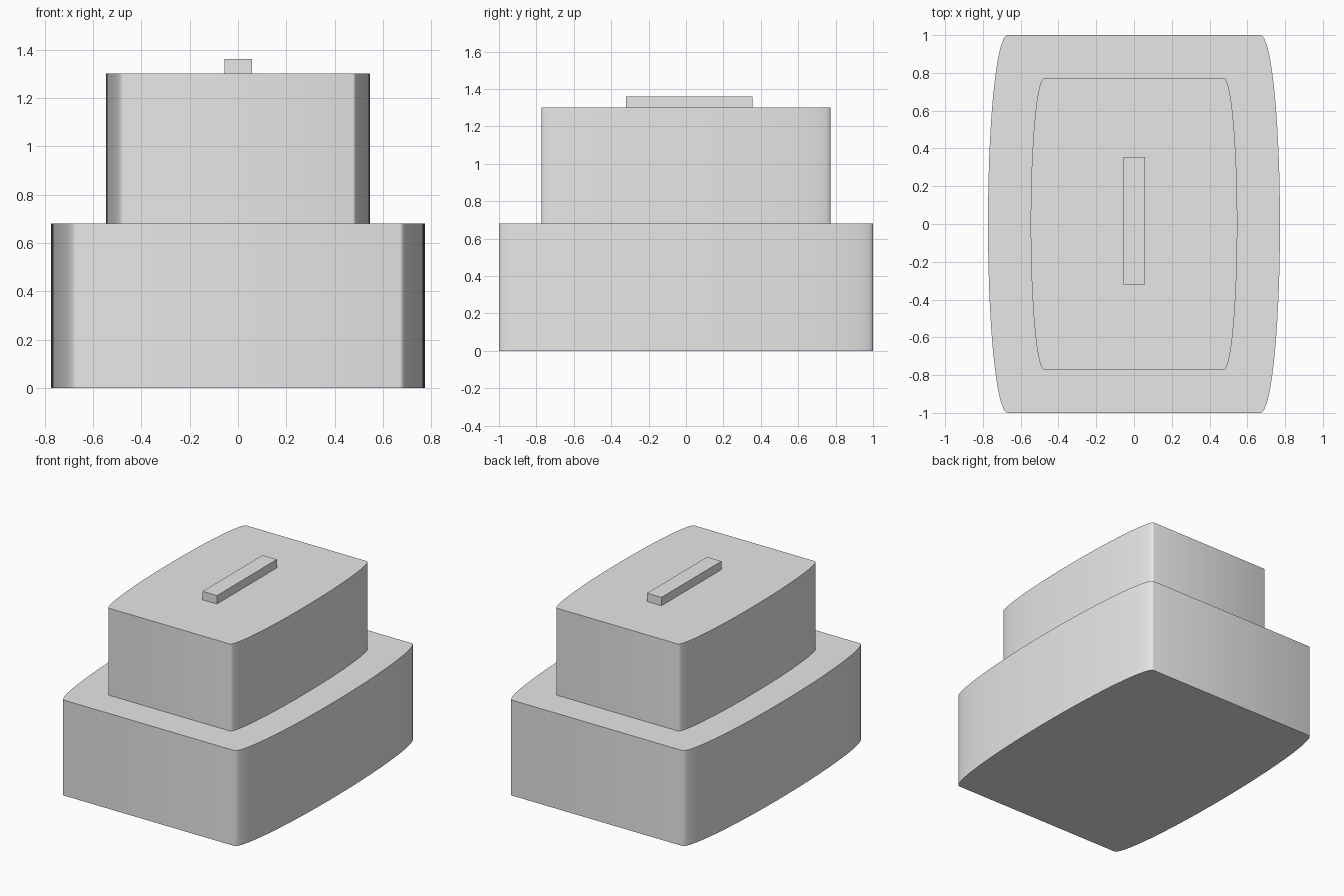
import bpy
import bmesh
from math import sin, cos, pi, radians

cube = bpy.data.objects.get("Cube")
if cube:
    bpy.data.objects.remove(cube, do_unlink=True)

# Single plain grey for every part
grey = bpy.data.materials.new("light_grey")
grey.use_nodes = True
grey.diffuse_color = (0.8, 0.8, 0.8, 1)
grey.node_tree.nodes["Principled BSDF"].inputs["Base Color"].default_value = (0.8, 0.8, 0.8, 1)


def extrude_outline(name, outline, bottom, top):
    """Extrude a closed counter-clockwise outline between two heights."""
    bm = bmesh.new()
    base = bm.faces.new([bm.verts.new((x, y, bottom)) for x, y in outline])
    result = bmesh.ops.extrude_face_region(bm, geom=[base], use_keep_orig=True)
    raised = [v for v in result["geom"] if isinstance(v, bmesh.types.BMVert)]
    bmesh.ops.translate(bm, verts=raised, vec=(0, 0, top - bottom))
    bmesh.ops.recalc_face_normals(bm, faces=bm.faces)
    mesh = bpy.data.meshes.new(name)
    bm.to_mesh(mesh)
    bm.free()
    mesh.materials.append(grey)
    obj = bpy.data.objects.new(name, mesh)
    bpy.context.collection.objects.link(obj)
    return obj


def bowed_outline(end_half, bulge, half_length, steps=48):
    """Flat front and back joined by half-elliptical sides."""
    right = []
    for i in range(steps + 1):
        t = pi * i / steps
        right.append((end_half + bulge * sin(t), -half_length * cos(t)))
    return right + [(-x, -y) for x, y in right]


# Two stacked bowed blocks
tiers = [
    extrude_outline("lower_block", bowed_outline(0.67, 0.103, 1.0), 0, 0.68),
    extrude_outline("upper_block", bowed_outline(0.476, 0.071, 0.772), 0.68, 1.30),
]

# Narrow raised bar on the top
bar = [(-0.055, -0.32), (0.058, -0.32), (0.058, 0.355), (-0.055, 0.355)]
extrude_outline("top_bar", bar, 1.30, 1.36)

# Smooth the bowed sides, keep the rims sharp
bpy.ops.object.select_all(action="DESELECT")
for obj in tiers:
    obj.select_set(True)
bpy.context.view_layer.objects.active = tiers[0]
bpy.ops.object.shade_smooth_by_angle(angle=radians(35))
